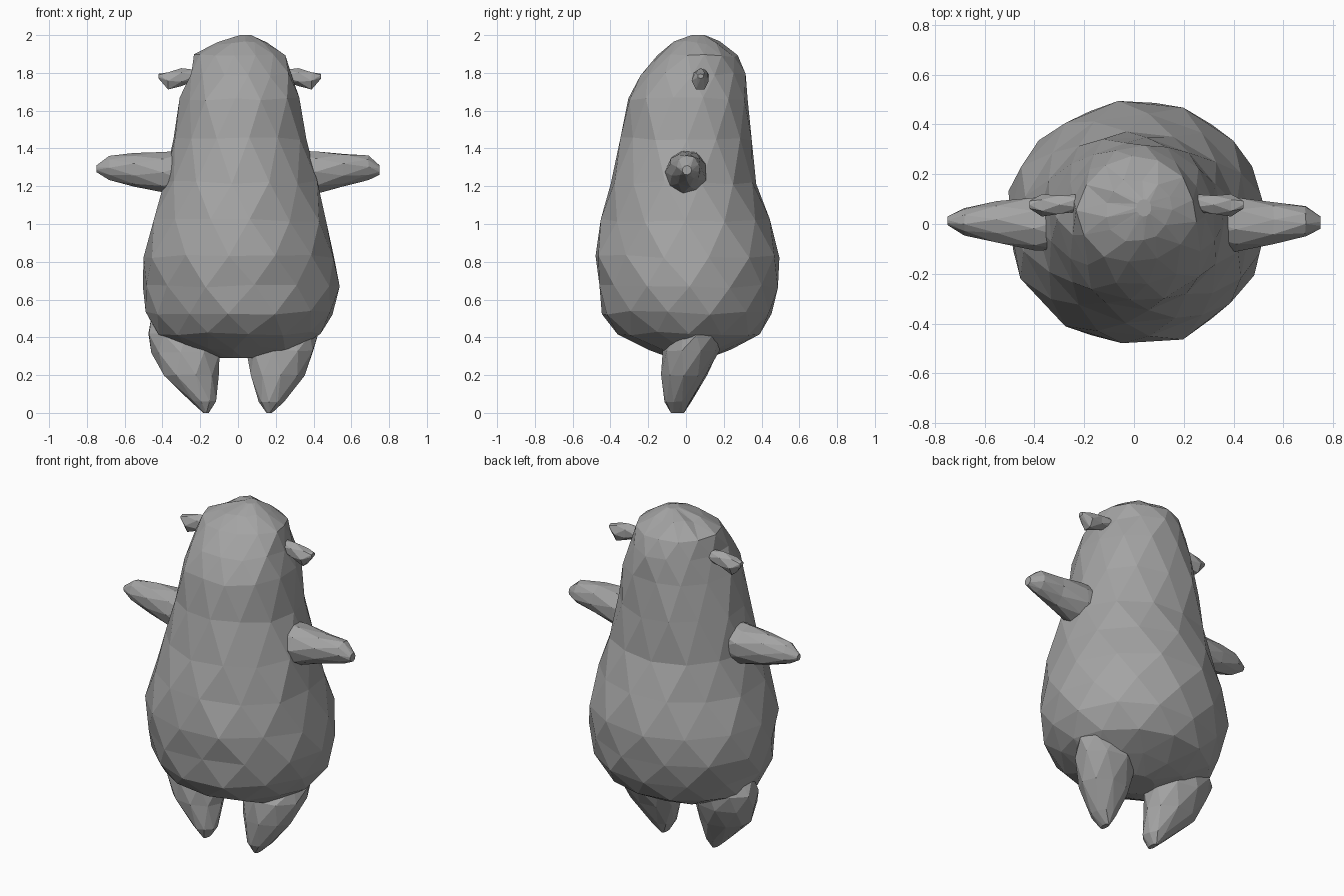
import bpy
import bmesh
import math
import random
from mathutils import Vector

random.seed(4)

default_cube = bpy.data.objects.get("Cube")
if default_cube:
    bpy.data.objects.remove(default_cube, do_unlink=True)

# One plain grey for the whole figure
grey = bpy.data.materials.new("plain grey")
grey.use_nodes = True
colour = (0.37, 0.37, 0.37, 1.0)
grey.diffuse_color = colour
grey.node_tree.nodes["Principled BSDF"].inputs["Base Color"].default_value = colour


def loft(name, sections, sides, axis="Z", jitter=0.0):
    """Skin oval sections given as (position, u_min, u_max, v_min, v_max).

    Along Z, u and v are x and y. Along X, u and v are y and z.
    Every second ring is turned half a step to give triangular facets.
    """
    bm = bmesh.new()
    rings = []
    for row, (position, u_min, u_max, v_min, v_max) in enumerate(sections):
        ring = []
        for step in range(sides):
            angle = math.tau * (step + (row % 2) / 2) / sides
            u = (u_min + u_max) / 2 + (u_max - u_min) / 2 * math.cos(angle)
            v = (v_min + v_max) / 2 + (v_max - v_min) / 2 * math.sin(angle)
            point = Vector((u, v, position) if axis == "Z" else (position, u, v))
            if 0 < row < len(sections) - 1:
                point += Vector([random.uniform(-jitter, jitter) for _ in range(3)])
            ring.append(bm.verts.new(point))
        rings.append(ring)

    # Triangle strips between neighbouring rings
    for row, (low, high) in enumerate(zip(rings, rings[1:])):
        for step in range(sides):
            after = (step + 1) % sides
            if row % 2 == 0:
                bm.faces.new((low[step], low[after], high[step]))
                bm.faces.new((low[after], high[after], high[step]))
            else:
                bm.faces.new((low[step], low[after], high[after]))
                bm.faces.new((low[step], high[after], high[step]))
    bm.faces.new(rings[0])
    bm.faces.new(rings[-1])
    bmesh.ops.recalc_face_normals(bm, faces=bm.faces[:])

    mesh = bpy.data.meshes.new(name)
    bm.to_mesh(mesh)
    bm.free()
    mesh.materials.append(grey)
    part = bpy.data.objects.new(name, mesh)
    bpy.context.scene.collection.objects.link(part)
    return part


# Pear-shaped body with a rounded, slightly tilted crown
loft("body", [
    (.29, -.1, .12, -.08, .12),
    (.34, -.3, .32, -.2, .24),
    (.42, -.43, .43, -.36, .39),
    (.53, -.48, .51, -.44, .46),
    (.67, -.51, .54, -.47, .49),
    (.83, -.505, .52, -.49, .49),
    (1.02, -.45, .475, -.45, .44),
    (1.22, -.395, .425, -.4, .375),
    (1.45, -.345, .365, -.345, .355),
    (1.66, -.3, .33, -.315, .335),
    (1.79, -.255, .29, -.25, .31),
    (1.89, -.225, .25, -.16, .265),
    (1.96, -.12, .15, -.07, .18),
    (2, .01, .07, .03, .1),
], 13, jitter=.01)

# Stubby arms pointing outwards
loft("left_arm", [
    (.28, -.1, .11, 1.16, 1.39),
    (.41, -.11, .11, 1.16, 1.39),
    (.56, -.085, .09, 1.2, 1.375),
    (.69, -.05, .075, 1.235, 1.36),
    (.75, -.02, .03, 1.26, 1.31),
], 9, axis="X", jitter=.004)
loft("right_arm", [
    (-.28, -.11, .11, 1.15, 1.39),
    (-.4, -.11, .11, 1.165, 1.385),
    (-.55, -.08, .095, 1.2, 1.375),
    (-.68, -.045, .065, 1.235, 1.36),
    (-.75, -.005, .03, 1.275, 1.31),
], 9, axis="X", jitter=.004)

# Small flared ears
for name, side in (("left_ear", 1), ("right_ear", -1)):
    shift = .02 if side > 0 else 0
    loft(name, [
        (side * (.22 + shift), .05, .12, 1.755, 1.82),
        (side * (.3 + shift), .035, .12, 1.73, 1.825),
        (side * (.37 + shift), .03, .12, 1.705, 1.81),
        (side * (.42 + shift), .06, .095, 1.77, 1.795),
    ], 6, axis="X")

# Tapered legs ending in blunt points
loft("left_leg", [
    (0, .15, .18, -.08, -.01),
    (.06, .11, .245, -.115, .03),
    (.2, .06, .35, -.13, .11),
    (.33, .045, .405, -.125, .18),
    (.41, .09, .42, -.06, .18),
    (.48, .18, .36, 0, .12),
], 9, jitter=.004)
loft("right_leg", [
    (0, -.185, -.155, -.08, -.01),
    (.06, -.255, -.115, -.115, .03),
    (.2, -.4, -.1, -.13, .11),
    (.32, -.46, -.085, -.125, .17),
    (.42, -.485, -.12, -.1, .18),
    (.5, -.46, -.2, -.04, .12),
], 9, jitter=.004)
